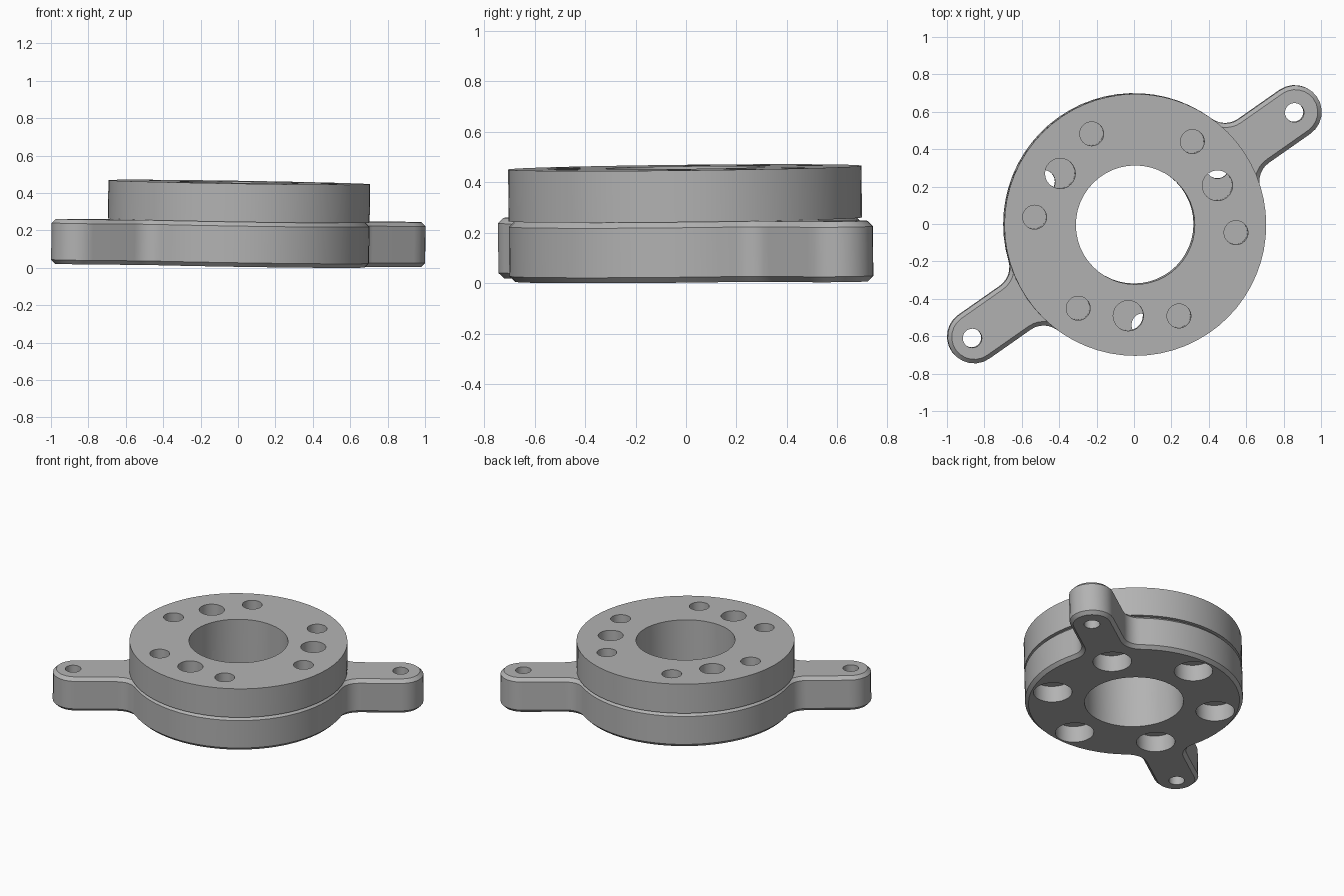
import bpy, bmesh
from math import sin, cos, asin, sqrt, pi, radians
from mathutils import Matrix, Vector

if "Cube" in bpy.data.objects:
    bpy.data.objects.remove(bpy.data.objects["Cube"])

# Single metal colour
metal = bpy.data.materials.new("grey metal")
metal.use_nodes = True
grey = (0.45, 0.45, 0.45, 1)
metal.diffuse_color = grey
metal.node_tree.nodes["Principled BSDF"].inputs["Base Color"].default_value = grey

DISC_R, BORE_R = 0.70, 0.318
PLATE_T, TOTAL_T, CHAMFER = 0.24, 0.445, 0.022
EAR_DIST, EAR_R, FILLET_R = 1.048, 0.142, 0.12
EAR_ANGLE = radians(35)
# The whole part leans very slightly
LEAN = Matrix.Translation((0, 0, 0.013)) @ Matrix.Rotation(0.011, 4, 'X') @ Matrix.Rotation(0.016, 4, 'Y')


def polar(radius, angle, z=0):
    return Vector((radius * cos(angle), radius * sin(angle), z))


def arc(center, radius, start, end, steps):
    return [center + polar(radius, start + (end - start) * i / steps) for i in range(steps + 1)]


def loft(bm, levels):
    """Join equal-length loops into a closed solid."""
    loops = [[bm.verts.new(p) for p in lv] for lv in levels]
    n = len(loops[0])
    for a, b in zip(loops, loops[1:]):
        for i in range(n):
            bm.faces.new((a[i], a[(i + 1) % n], b[(i + 1) % n], b[i]))
    bm.faces.new(loops[0][::-1])
    bm.faces.new(loops[-1])


def make_object(name, bm):
    mesh = bpy.data.meshes.new(name)
    bmesh.ops.recalc_face_normals(bm, faces=bm.faces)
    bm.to_mesh(mesh)
    bm.free()
    obj = bpy.data.objects.new(name, mesh)
    mesh.materials.append(metal)
    bpy.context.collection.objects.link(obj)
    return obj


def circle(center, radius, z, steps):
    return [Vector((p.x, p.y, z)) for p in arc(center, radius, 0, 2 * pi, steps)[:-1]]


def drill(obj, holes):
    """Cut holes, each given as center, [(radius, height), ...] and sides."""
    bm = bmesh.new()
    for center, profile, steps in holes:
        loft(bm, [circle(center, r, z, steps) for r, z in profile])
    cutter = make_object("cutter", bm)
    cutter.hide_render = True
    mod = obj.modifiers.new("holes", 'BOOLEAN')
    mod.operation, mod.solver, mod.object = 'DIFFERENCE', 'EXACT', cutter
    bpy.context.view_layer.objects.active = obj
    bpy.ops.object.modifier_apply(modifier=mod.name)
    bpy.data.objects.remove(cutter)


def finish(obj):
    bpy.ops.object.select_all(action='DESELECT')
    obj.select_set(True)
    bpy.context.view_layer.objects.active = obj
    bpy.ops.object.shade_smooth_by_angle(angle=radians(30))
    obj.matrix_world = LEAN


def plate_outline(inset, z):
    """Disc with two rounded ears blended in by fillets."""
    side, reach = EAR_R + FILLET_R, DISC_R + FILLET_R
    axial, swing = sqrt(reach ** 2 - side ** 2), asin(side / reach)
    blend, tip = FILLET_R + inset, EAR_R - inset
    half = arc(Vector((axial, -side, 0)), blend, pi - swing, pi / 2, 6)
    half += arc(Vector((EAR_DIST, 0, 0)), tip, -pi / 2, pi / 2, 12)
    half += arc(Vector((axial, side, 0)), blend, -pi / 2, swing - pi, 6)
    half += arc(Vector(), DISC_R - inset, swing, pi - swing, 26)[1:-1]
    points = []
    for turn in (EAR_ANGLE, EAR_ANGLE + pi):
        points += [Matrix.Rotation(turn, 3, 'Z') @ p + Vector((0, 0, z)) for p in half]
    return points


def through(radius, low=-0.1, high=0.6):
    return [(radius, low), (radius, high)]


# Lower plate with chamfered rims
bm = bmesh.new()
loft(bm, [plate_outline(CHAMFER, 0), plate_outline(0, CHAMFER),
          plate_outline(0, PLATE_T - CHAMFER), plate_outline(CHAMFER, PLATE_T)])
plate = make_object("eared_base_plate", bm)
screw = [(0.124, -0.1), (0.124, 0.115), (0.064, 0.115), (0.064, 0.6)]
holes = [(Vector(), through(BORE_R), 48)]
holes += [(polar(0.54, EAR_ANGLE + k * pi / 3), screw, 32) for k in range(6)]
holes += [(polar(d, EAR_ANGLE), through(0.051), 24) for d in (1.043, -1.06)]
drill(plate, holes)
finish(plate)

# Upper ring with its bolt circle
bm = bmesh.new()
loft(bm, [circle(Vector(), DISC_R, z, 64) for z in (PLATE_T, TOTAL_T)])
ring = make_object("upper_ring", bm)
holes = [(Vector(), through(BORE_R), 48)]
holes += [(polar(0.54, radians(55.6 + 60 * k)), through(0.064), 32) for k in range(6)]
holes += [(polar(0.487, radians(25.6 + 120 * k)), through(0.081), 32) for k in range(3)]
drill(ring, holes)
finish(ring)
